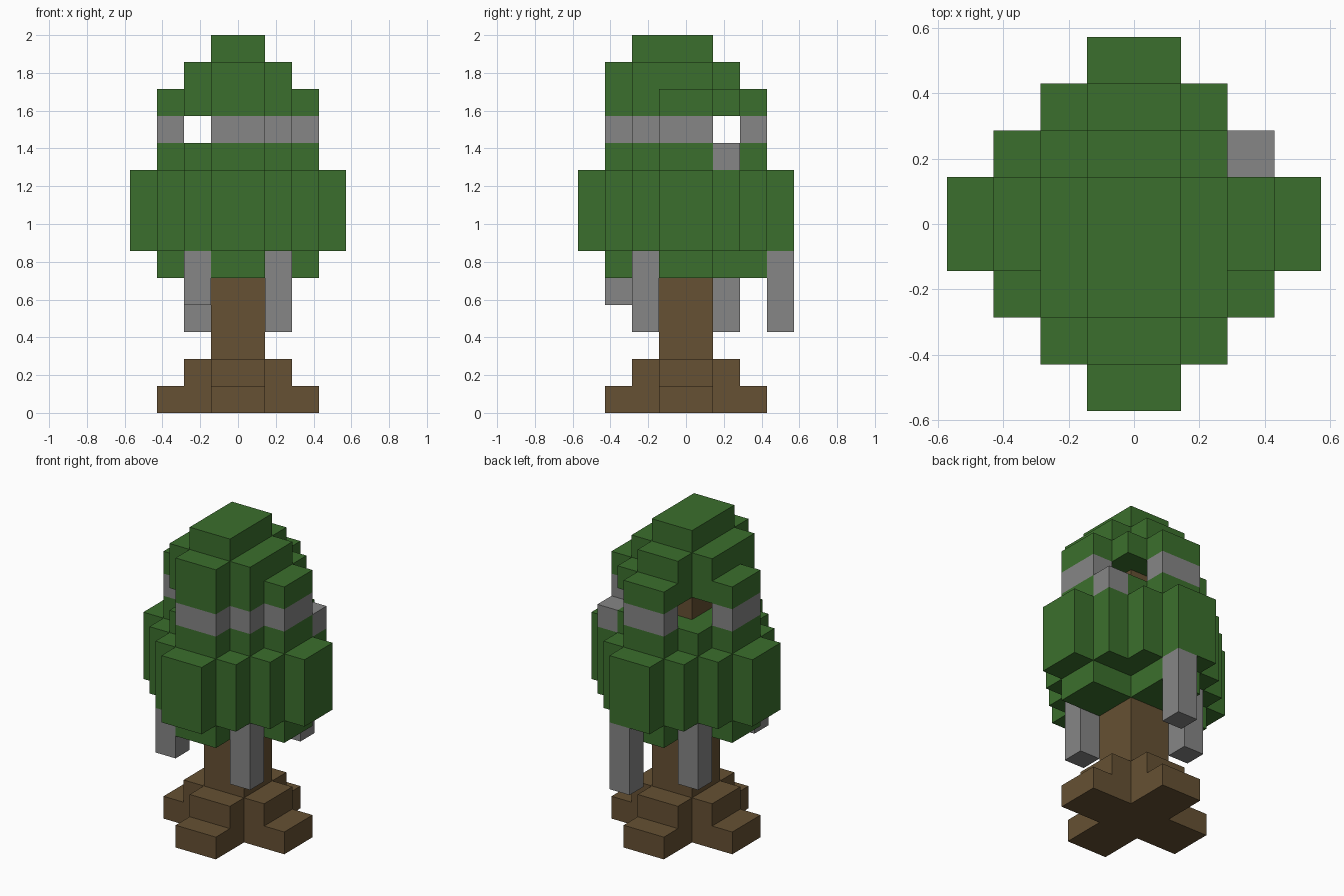
import bpy, bmesh
from itertools import product
from mathutils import Vector

UNIT = 1 / 7  # edge of one block

cube = bpy.data.objects.get("Cube")
if cube:
    bpy.data.objects.remove(cube, do_unlink=True)


def material(name, rgb):
    mat = bpy.data.materials.new(name)
    mat.use_nodes = True
    color = (*rgb, 1)
    mat.diffuse_color = color
    mat.node_tree.nodes["Principled BSDF"].inputs["Base Color"].default_value = color
    return mat


def box(x0, x1, y0, y1, z0, z1):
    """Set of block cells filling a box."""
    return set(product(range(x0, x1), range(y0, y1), range(z0, z1)))


def cross(reach, z0, z1, half=1):
    """Two crossed bars, centred on the trunk."""
    return (box(-reach, reach, -half, half, z0, z1)
            | box(-half, half, -reach, reach, z0, z1))


def build(name, cells, mat):
    """Skin the outside of a set of cells, merging flat areas."""
    bm = bmesh.new()
    for cell in sorted(cells):
        for axis, side in product(range(3), (-1, 1)):
            step = [0, 0, 0]
            step[axis] = side
            if tuple(c + s for c, s in zip(cell, step)) in cells:
                continue
            normal = Vector(step)
            u = Vector([step[2], step[0], step[1]])
            v = normal.cross(u)
            middle = Vector(cell) + Vector((0.5, 0.5, 0.5)) + normal / 2
            ring = (-u - v, u - v, u + v, v - u)
            bm.faces.new([bm.verts.new((middle + r / 2) * UNIT) for r in ring])
    bmesh.ops.remove_doubles(bm, verts=bm.verts, dist=UNIT / 100)
    bmesh.ops.dissolve_limit(bm, angle_limit=0.01, verts=bm.verts, edges=bm.edges)
    mesh = bpy.data.meshes.new(name)
    bm.to_mesh(mesh)
    bm.free()
    mesh.materials.append(mat)
    bpy.context.collection.objects.link(bpy.data.objects.new(name, mesh))


leaf_green = material("leaf green", (0.044, 0.159, 0.026))
bark_brown = material("bark brown", (0.133, 0.082, 0.033))
stone_gray = material("stone gray", (0.238, 0.238, 0.238))

# Trunk with stepped roots
trunk = box(-1, 1, -1, 1, 0, 11)
build("trunk", trunk | cross(3, 0, 1) | cross(2, 1, 2), bark_brown)

# Lower crown: narrow underside, wide middle, shoulder
lower = cross(3, 5, 6) | cross(4, 6, 9) | cross(3, 6, 9, 2)
lower |= cross(3, 9, 10) | box(-2, 2, -2, 2, 9, 10)
build("lower_crown", lower - trunk, leaf_green)

# Upper crown, with one corner missing and a cap set forward
upper = cross(3, 11, 12) | box(-2, 2, -2, 2, 11, 12)
upper -= {(-2, 1, 11)}
upper |= box(-2, 2, -2, 1, 12, 13) | box(-1, 1, -3, 2, 12, 13)
upper |= box(-1, 1, -2, 1, 13, 14)
build("upper_crown", upper, leaf_green)

# Band between the crown halves
band = cross(3, 10, 11) - box(-2, 2, -2, 2, 10, 11)
build("band", band | {(1, -2, 10)}, stone_gray)
build("side_block", {(2, 1, 9)}, stone_gray)

# Strands hanging below the crown
strands = {
    "front_left_strand": (1, -2, 3),
    "front_right_strand": (-2, -3, 4),
    "back_right_strand": (-2, 1, 3),
    "back_strand": (0, 3, 3),
}
for name, (x, y, z) in strands.items():
    build(name, box(x, x + 1, y, y + 1, z, 6), stone_gray)
